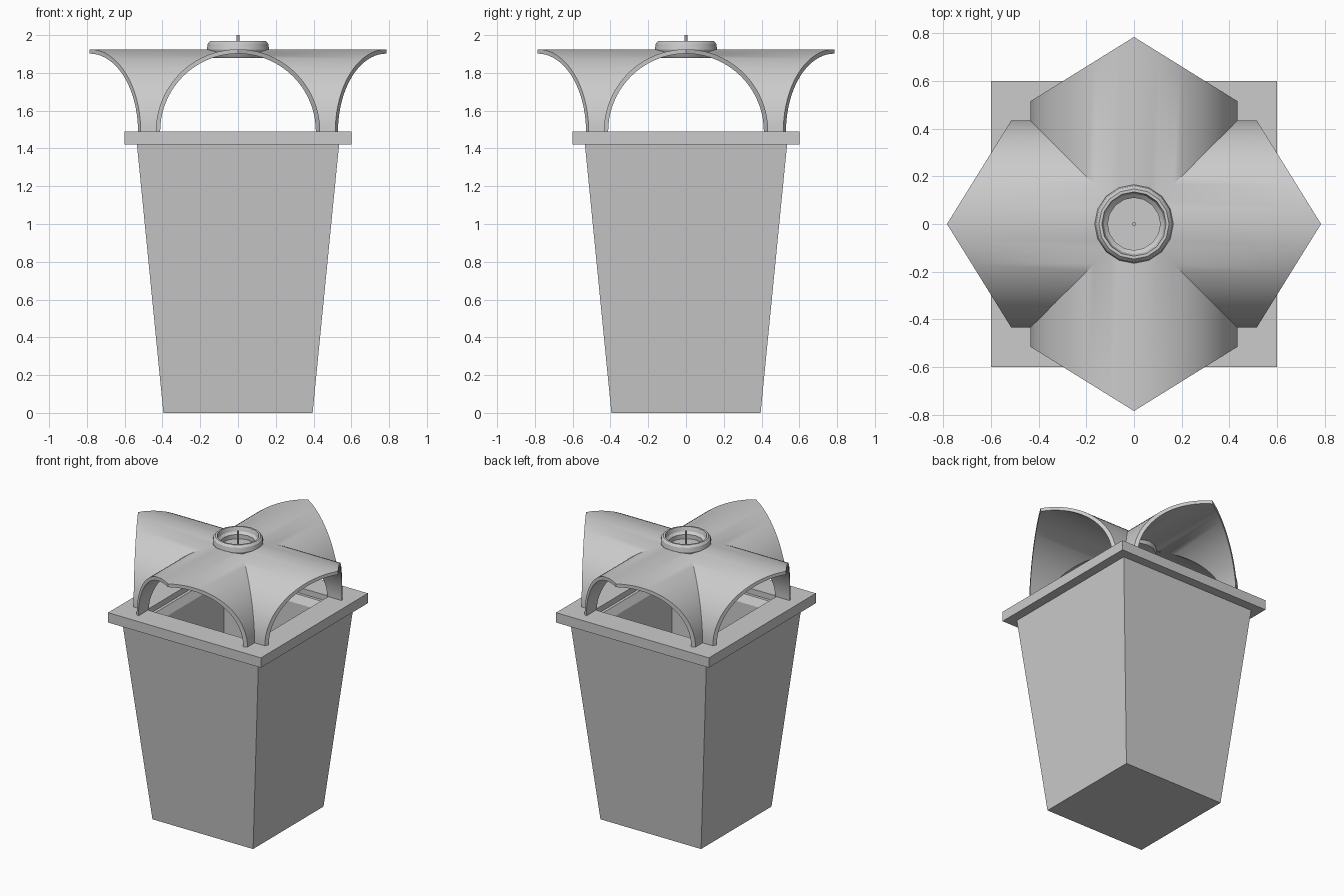
import bpy, bmesh, math
from math import pi, cos, sin, sqrt

if "Cube" in bpy.data.objects:
    bpy.data.objects.remove(bpy.data.objects["Cube"])


def finish(name, bm, smooth=None):
    bmesh.ops.remove_doubles(bm, verts=bm.verts, dist=1e-4)
    bmesh.ops.recalc_face_normals(bm, faces=bm.faces)
    me = bpy.data.meshes.new(name)
    bm.to_mesh(me)
    bm.free()
    ob = bpy.data.objects.new(name, me)
    bpy.context.collection.objects.link(ob)
    if smooth:
        bpy.ops.object.select_all(action='DESELECT')
        ob.select_set(True)
        bpy.context.view_layer.objects.active = ob
        bpy.ops.object.shade_smooth_by_angle(angle=math.radians(smooth))
    return ob


def lathe(name, profile, n, smooth=None, square=False, closed=False):
    """Sweep (radius, z) points around z; square uses half-widths on 4 sides."""
    bm = bmesh.new()
    k, off = (sqrt(2), pi / 4) if square else (1, 0)
    rings = [[bm.verts.new((r * k * cos(off + 2 * pi * i / n),
                            r * k * sin(off + 2 * pi * i / n), z))
              for i in range(n)] for r, z in profile]
    pairs = list(zip(rings, rings[1:]))
    if closed:
        pairs.append((rings[-1], rings[0]))
    for a, b in pairs:
        for i in range(n):
            j = (i + 1) % n
            bm.faces.new((a[i], a[j], b[j], b[i]))
    if not closed:
        bm.faces.new(rings[0])
        bm.faces.new(rings[-1])
    return finish(name, bm, smooth)


# Tapered hollow body, square in plan
lathe("body", [(0.395, 0), (0.535, 1.42), (0.535, 1.45), (0.40, 1.45),
               (0.37, 1.40), (0.34, 0.05)], 4, square=True)

# Flat square rim
lathe("rim", [(0.60, 1.42), (0.60, 1.49), (0.42, 1.49), (0.42, 1.42)], 4,
      square=True, closed=True)

# Canopy: four arched wings meeting in a groin vault with a round central hole
R_OUT, R_IN, BASE, HOLE, SEG = 0.435, 0.412, 1.49, 0.14, 40
bm = bmesh.new()
for q in range(4):
    c, s = round(cos(q * pi / 2)), round(sin(q * pi / 2))

    def vert(x, y, z):
        return bm.verts.new((c * x - s * y, s * x + c * y, z))

    rows = []
    for i in range(SEG + 1):
        t = pi * i / SEG
        row = []
        for r in (R_OUT, R_IN):
            y, z = r * cos(t), BASE + r * sin(t)
            start = max(abs(y), sqrt(max(HOLE ** 2 - y * y, 0)))
            end = 0.785 - 0.27 * abs(y) / R_OUT
            row += [vert(start, y, z), vert(end, y, z)]
        rows.append(row)
    for a, b in zip(rows, rows[1:]):
        bm.faces.new((a[0], a[1], b[1], b[0]))
        bm.faces.new((a[2], b[2], b[3], a[3]))
        bm.faces.new((a[1], a[3], b[3], b[1]))
    for a in (rows[0], rows[-1]):
        bm.faces.new((a[0], a[1], a[3], a[2]))
finish("canopy", bm, 30)

# Dished collar on the crown
lathe("collar", [(0.14, 1.88), (0.155, 1.90), (0.165, 1.925), (0.16, 1.955),
                 (0.147, 1.97), (0.135, 1.97), (0.127, 1.94), (0.11, 1.925),
                 (0.11, 1.895)], 16, 30)

# Centre pin
lathe("pin", [(0.008, 1.885), (0.008, 2.0)], 12, 30)
